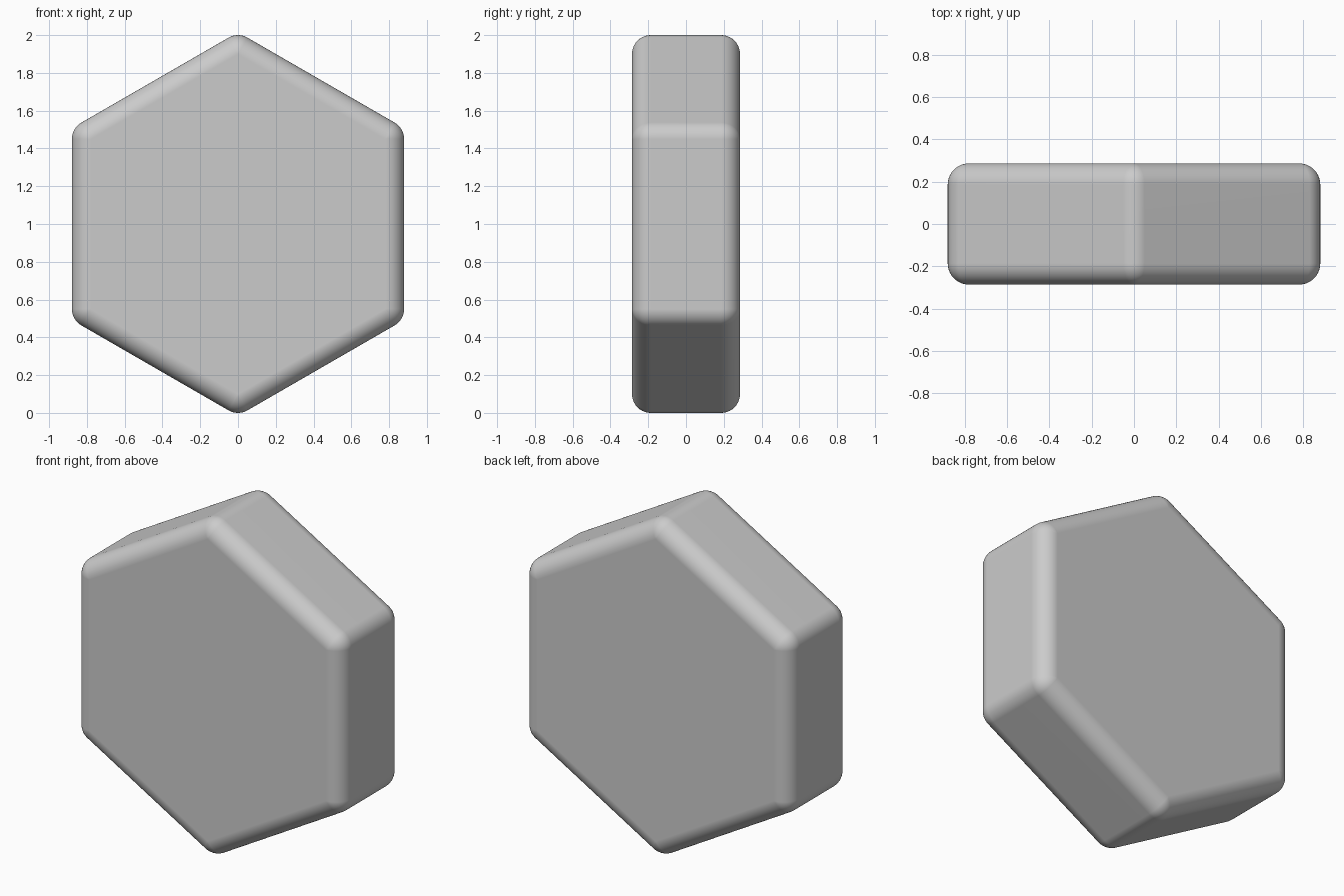
import bpy, bmesh
from math import sin, cos, pi, radians

if "Cube" in bpy.data.objects:
    bpy.data.objects.remove(bpy.data.objects["Cube"])

R = 0.1            # rounding radius of every edge
HALF = 0.286       # half depth along y
CORE = 1.0 - R     # corner radius of the sharp inner hexagon
SEG = 10           # steps per rounded edge


def ring(bm, y, r):
    """Hexagon outline with corners rounded by radius r, at depth y."""
    verts = []
    for k in range(6):
        mid = pi / 2 + k * pi / 3
        for i in range(SEG + 1):
            a = mid - pi / 6 + (pi / 3) * i / SEG
            verts.append(bm.verts.new((CORE * cos(mid) + r * cos(a), y,
                                       1 + CORE * sin(mid) + r * sin(a))))
    return verts


# Rounded hexagonal block: stacked outlines following a quarter arc at each end
bm = bmesh.new()
arc = [pi / 2 * i / SEG for i in range(SEG + 1)]
layers = [(-(HALF - R) - R * sin(t), R * cos(t)) for t in reversed(arc)]
layers += [(HALF - R + R * sin(t), R * cos(t)) for t in arc]
rings = [ring(bm, y, r) for y, r in layers]
for a, b in zip(rings, rings[1:]):
    for i in range(len(a)):
        j = (i + 1) % len(a)
        bm.faces.new((a[i], a[j], b[j], b[i]))
bmesh.ops.remove_doubles(bm, verts=bm.verts, dist=1e-5)

# Flat front and back faces
bmesh.ops.holes_fill(bm, edges=[e for e in bm.edges if e.is_boundary], sides=0)
bmesh.ops.recalc_face_normals(bm, faces=bm.faces)

mesh = bpy.data.meshes.new("hexagonal_block")
bm.to_mesh(mesh)
bm.free()
block = bpy.data.objects.new("hexagonal_block", mesh)
bpy.context.collection.objects.link(block)

# Smooth edges, with large flats kept flat
bpy.context.view_layer.objects.active = block
block.select_set(True)
bpy.ops.object.shade_smooth_by_angle(angle=radians(40))
block.modifiers.new("flat_faces", 'WEIGHTED_NORMAL')
